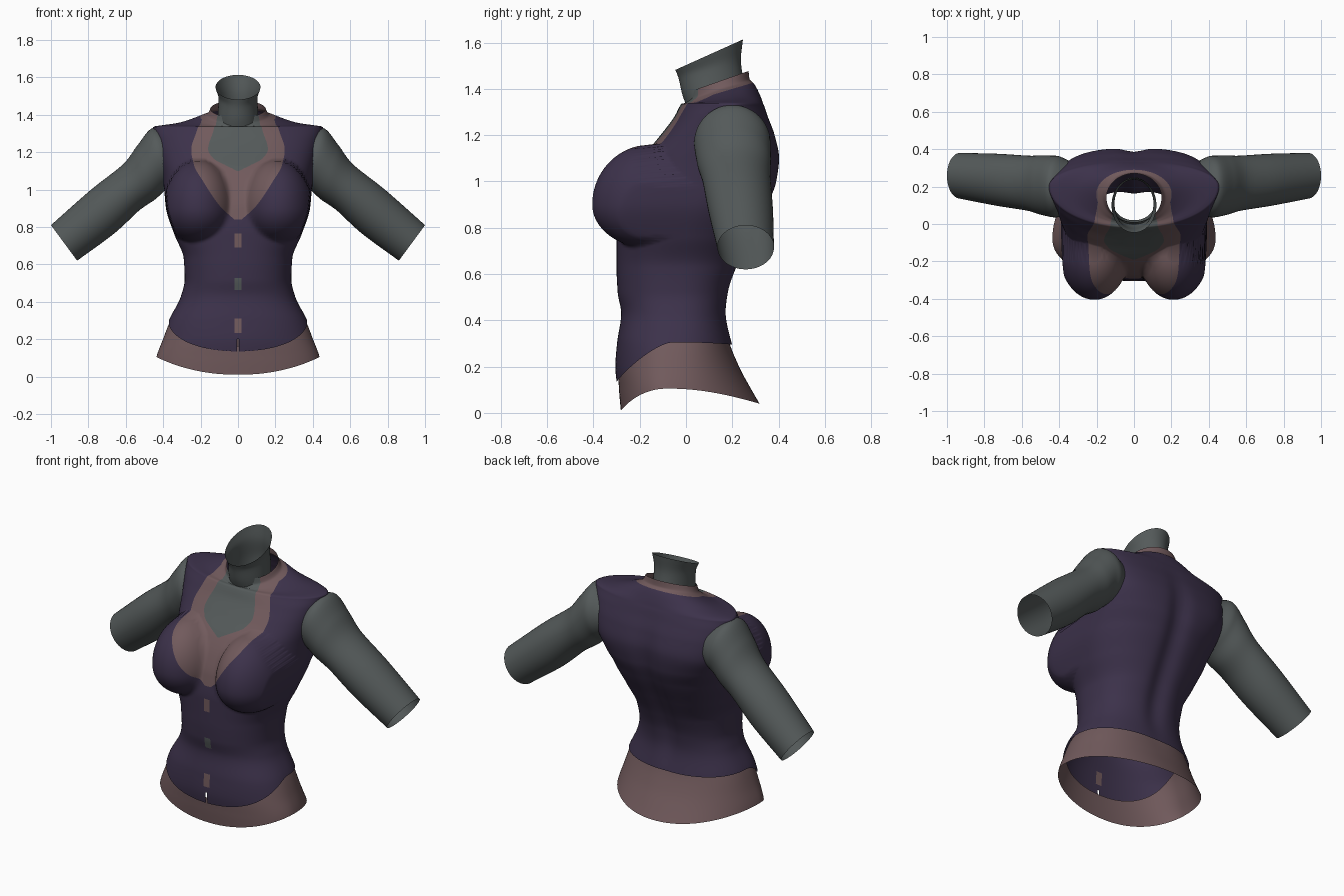
import bpy
import bmesh
import math

cube = bpy.data.objects.get("Cube")
if cube:
    bpy.data.objects.remove(cube, do_unlink=True)


def make_material(name, rgb):
    mat = bpy.data.materials.new(name)
    mat.use_nodes = True
    mat.diffuse_color = (*rgb, 1)
    mat.node_tree.nodes["Principled BSDF"].inputs["Base Color"].default_value = (*rgb, 1)
    mat.node_tree.nodes["Principled BSDF"].inputs["Roughness"].default_value = 0.8
    return mat


VEST, SHIRT, SKIN = range(3)
materials = [make_material("dark purple cloth", (0.045, 0.031, 0.069)),
             make_material("dusty brown cloth", (0.165, 0.102, 0.107)),
             make_material("grey skin", (0.089, 0.102, 0.102))]


def sample(table, key):
    """Monotone smooth interpolation of table rows by their first value."""
    key = min(max(key, table[0][0]), table[-1][0])
    i = 0
    while i < len(table) - 2 and key > table[i + 1][0]:
        i += 1
    span = table[i + 1][0] - table[i][0]
    u = (key - table[i][0]) / span

    def secant(k, c):
        return (table[k + 1][c] - table[k][c]) / (table[k + 1][0] - table[k][0])

    def slope(k, c):
        if k == 0 or k == len(table) - 1:
            return secant(min(k, len(table) - 2), c)
        a, b = secant(k - 1, c), secant(k, c)
        return 2 * a * b / (a + b) if a * b > 0 else 0

    out = []
    for c in range(1, len(table[0])):
        p, q = table[i][c], table[i + 1][c]
        m, n = slope(i, c) * span, slope(i + 1, c) * span
        out.append(p + u * (m + u * (3 * (q - p) - 2 * m - n + u * (m + n - 2 * (q - p)))))
    return out


def loft(name, rings, paint):
    """Skin closed rings; paint(row, column) gives a material or None for a gap."""
    bm = bmesh.new()
    rows = [[bm.verts.new(p) for p in ring] for ring in rings]
    count = len(rows[0])
    for r in range(len(rows) - 1):
        for i in range(count):
            j = (i + 1) % count
            index = paint(r, i)
            if index is None:
                continue
            face = bm.faces.new((rows[r][i], rows[r][j], rows[r + 1][j], rows[r + 1][i]))
            face.material_index = index
            face.smooth = True
    mesh = bpy.data.meshes.new(name)
    bm.to_mesh(mesh)
    bm.free()
    for mat in materials:
        mesh.materials.append(mat)
    obj = bpy.data.objects.new(name, mesh)
    bpy.context.collection.objects.link(obj)
    return obj


# Torso sections: height, half width, front y, widest y, back y, squareness, tilt
BODY = [
    (0.0, 0.45, -0.28, -0.08, 0.34, 2.1, 0),
    (0.1, 0.437, -0.295, -0.08, 0.285, 2.1, 0),
    (0.2, 0.405, -0.305, -0.07, 0.235, 2.2, 0),
    (0.3, 0.37, -0.298, -0.06, 0.2, 2.3, 0),
    (0.43, 0.305, -0.28, -0.04, 0.178, 2.3, 0),
    (0.52, 0.285, -0.295, -0.04, 0.19, 2.3, 0),
    (0.63, 0.29, -0.3, -0.04, 0.228, 2.3, 0),
    (0.76, 0.34, -0.3, -0.02, 0.29, 2.3, 0),
    (0.9, 0.385, -0.28, 0.03, 0.36, 2.3, 0),
    (1.0, 0.395, -0.245, 0.12, 0.395, 2.5, 0),
    (1.1, 0.41, -0.19, 0.19, 0.405, 2.7, 0),
    (1.2, 0.43, -0.11, 0.2, 0.385, 2.6, 0),
    (1.28, 0.445, -0.05, 0.2, 0.355, 2.4, 0),
    (1.335, 0.455, -0.02, 0.2, 0.335, 2, 0),
    (1.352, 0.32, 0, 0.18, 0.322, 2, 0.1),
    (1.385, 0.2, 0, 0.16, 0.29, 2, 0.3),
    (1.4, 0.165, 0.01, 0.15, 0.275, 2, 0.33),
    (1.435, 0.147, 0.01, 0.14, 0.27, 2, 0.35)]
NECK = [
    (1.28, 0.11, 0.02, 0.11, 0.24, 2, 0),
    (1.4, 0.108, -0.018, 0.11, 0.25, 2, 0.1),
    (1.5, 0.104, -0.032, 0.11, 0.237, 2, 0.3),
    (1.57, 0.12, -0.046, 0.1, 0.246, 2, 0.45)]
# Neckline half widths by height
VEST_EDGE = [(0.84, 0.02), (0.91, 0.095), (1.05, 0.19), (1.13, 0.235),
             (1.215, 0.25), (1.3, 0.225), (1.385, 0.195)]
SHIRT_EDGE = [(1.1, 0.005), (1.135, 0.075), (1.165, 0.13), (1.215, 0.16),
              (1.32, 0.13), (1.43, 0.11)]


def section_point(table, z, t, side=1, grow=0):
    hw, front, mid, back, n, tilt = sample(table, z)
    s, c = math.sin(t), math.cos(t)
    reach = (mid - front if c > 0 else back - mid) + grow
    x = (hw + grow) * max(s, 0) ** (2 / n)
    y = mid - math.copysign(reach * abs(c) ** (2 / n), c)
    if table is BODY:
        if c > 0:
            # Bust, blended into the chest
            rz = 0.26 if z > 0.9 else 0.19
            d = ((x - 0.212) / 0.187) ** 2 + ((z - 0.9) / rz) ** 2
            if d < 1:
                bust = -0.15 - 0.255 * math.sqrt(1 - d)
                k = 0.03
                h = min(max(0.5 + 0.5 * (y - bust) / k, 0), 1)
                blended = y * (1 - h) + bust * h - k * h * (1 - h)
                w = min(c / 0.3, 1)
                y += (min(blended, y) - y) * w * w * (3 - 2 * w)
        else:
            # Spine groove
            y -= 0.028 * math.exp(-(x / 0.06) ** 2) * math.exp(-((z - 0.8) / 0.4) ** 4)
    return (side * x, y, z + tilt * (y - 0.15))


# Columns of one half: skin, shirt, vest front, back
half = [(zone, i / n) for zone, n in enumerate((8, 12, 32, 36)) for i in range(n)] + [(3, 1)]
N = len(half) - 1
columns = [(k, 1) for k in range(N + 1)] + [(k, -1) for k in range(N - 1, 0, -1)]


def zone_of(i):
    return half[i if i < N else 2 * N - 1 - i][0]


def column_angle(k, z):
    hw, n = sample(BODY, z)[0], sample(BODY, z)[4]

    def edge(table):
        return math.asin(min(sample(table, z)[0] / hw, 0.96) ** (n / 2))
    a, b = edge(SHIRT_EDGE), edge(VEST_EDGE)
    stops = (0, min(a, 0.9 * b), b, math.pi / 2, math.pi)
    zone, f = half[k]
    return stops[zone] + (stops[zone + 1] - stops[zone]) * f


def vest_hem(t):
    c = math.cos(t)
    return 0.305 - 0.17 * c ** 1.3 if c > 0 else 0.305 - 0.01 * c * c


def shirt_hem(t):
    c = math.cos(t)
    return 0.105 - (0.095 if c > 0 else 0.065) * c * c


# Vest with shirt front, collar and upper chest
LOW, BLEND, SHOULDER, TOP = 0.14, 0.4, 1.325, 1.435
levels = [LOW + (SHOULDER - LOW) * i / 110 for i in range(110)]
levels += [SHOULDER + (TOP - SHOULDER) * i / 24 for i in range(25)]
rings = []
for z0 in levels:
    ring = []
    for k, side in columns:
        t = column_angle(k, max(z0, LOW))
        z = z0
        if z0 < BLEND:
            hem = vest_hem(t)
            z = hem + (BLEND - hem) * (z0 - LOW) / (BLEND - LOW)
        ring.append(section_point(BODY, z, t, side))
    rings.append(ring)

BUTTONS = [(0.24, 0.31, SHIRT), (0.46, 0.53, SKIN), (0.69, 0.76, SHIRT)]


def paint_vest(r, i):
    z, zone = (levels[r] + levels[r + 1]) / 2, zone_of(i)
    if zone > 1:
        return SHIRT if z > 1.385 else VEST
    if zone == 0 and z > 1.1:
        return SKIN
    if z > 0.84:
        return SHIRT
    if zone == 0 and z < 0.2:
        return None
    for low, high, index in BUTTONS:
        if low < z < high:
            return index
    return VEST


loft("vest_and_shirt_front", rings, paint_vest)

# Shirt hem below the vest
rings = []
for r in range(17):
    ring = []
    for i in range(128):
        a = 2 * math.pi * i / 128
        t, side = (a, 1) if a <= math.pi else (2 * math.pi - a, -1)
        low, high = shirt_hem(t), vest_hem(t) + 0.03
        ring.append(section_point(BODY, low + (high - low) * r / 16, t, side, -0.01 * r / 16))
    rings.append(ring)
loft("shirt_hem", rings, lambda r, i: SHIRT)

# Neck
rings = []
for r in range(21):
    z = 1.28 + 0.29 * r / 20
    rings.append([section_point(NECK, z, math.pi * min(i, 64 - i) / 32, 1 if i <= 32 else -1)
                  for i in range(64)])
loft("neck", rings, lambda r, i: SKIN)

# Arms: station, upper edge x z, lower edge x z, centre y, y radius
ARM = [(0, 0.36, 1.3, 0.34, 1.03, 0.2, 0.14),
       (1, 0.45, 1.33, 0.385, 1.0, 0.2, 0.165),
       (2, 0.535, 1.24, 0.44, 0.95, 0.207, 0.16),
       (3, 0.6, 1.15, 0.52, 0.895, 0.217, 0.148),
       (4, 0.785, 1.0, 0.65, 0.775, 0.235, 0.14),
       (5, 1.0, 0.81, 0.86, 0.62, 0.258, 0.122)]
rings = []
for r in range(31):
    tx, tz, bx, bz, yc, ry = sample(ARM, r / 6)
    ring = []
    for i in range(48):
        a = 2 * math.pi * i / 48
        c = math.cos(a) / 2
        ring.append(((tx + bx) / 2 + (tx - bx) * c, yc - ry * math.sin(a),
                     (tz + bz) / 2 + (tz - bz) * c))
    rings.append(ring)
arms = loft("arms", rings, lambda r, i: SKIN)
arms.modifiers.new("mirror", 'MIRROR').use_axis[0] = True
